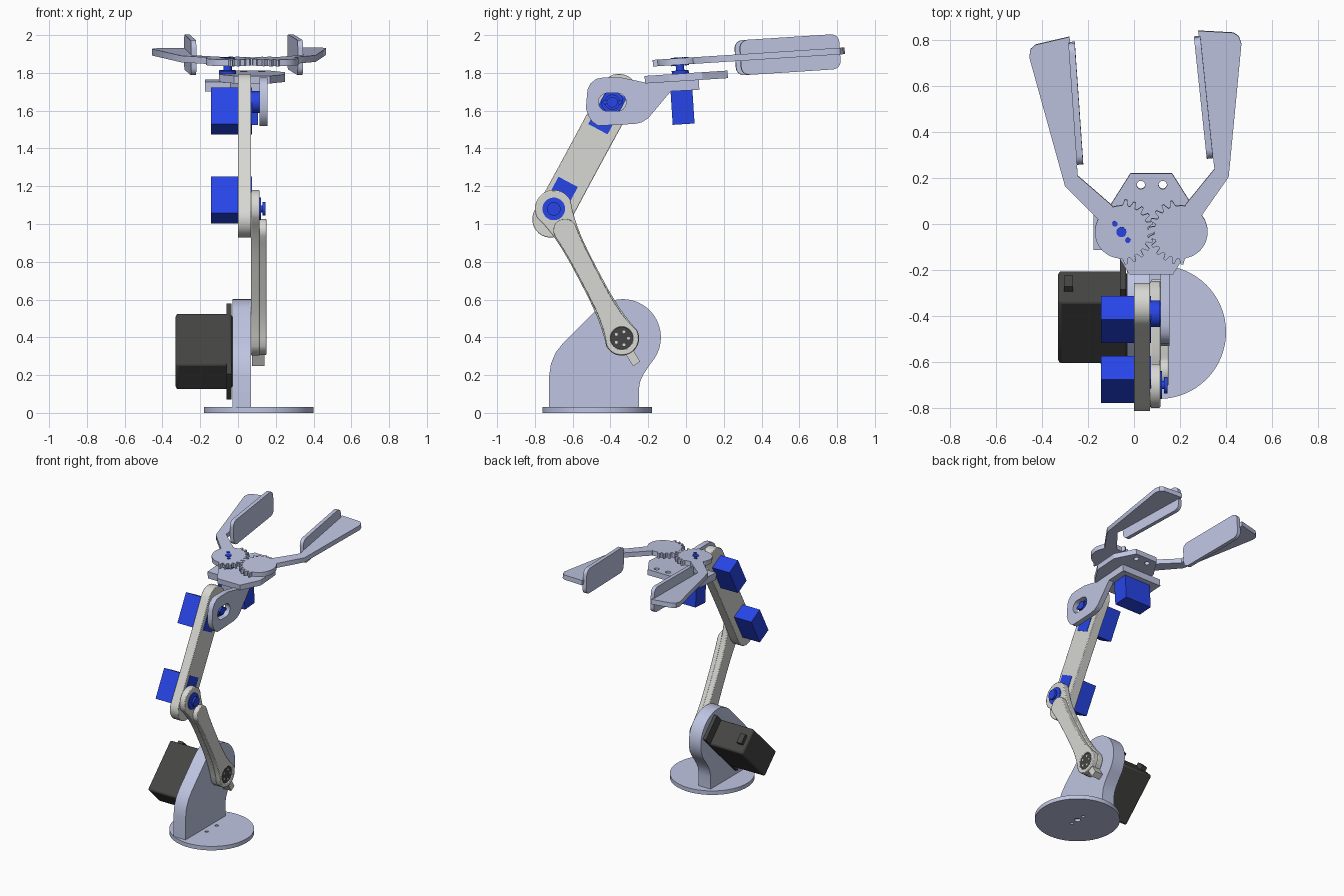
import bpy, bmesh, math
from mathutils import Matrix, Vector

if "Cube" in bpy.data.objects:
    bpy.data.objects.remove(bpy.data.objects["Cube"])


def material(name, rgb):
    m = bpy.data.materials.new(name)
    m.use_nodes = True
    m.diffuse_color = (*rgb, 1)
    bsdf = m.node_tree.nodes["Principled BSDF"]
    bsdf.inputs["Base Color"].default_value = (*rgb, 1)
    bsdf.inputs["Roughness"].default_value = 0.6
    return m


STEEL = material("pale blue grey", (0.52, 0.56, 0.76))
LIGHT = material("light warm grey", (0.68, 0.68, 0.65))
BLUE = material("servo blue", (0.02, 0.06, 0.80))
BLACK = material("servo black", (0.06, 0.06, 0.058))


def prism(name, pts, lo, hi, mat, axis="x", matrix=None):
    """Extrude a 2D outline along x (outline in y,z) or z (outline in x,y)."""
    place = (lambda p, h: (h, *p)) if axis == "x" else (lambda p, h: (*p, h))
    bm = bmesh.new()
    face = bm.faces.new([bm.verts.new(place(p, lo)) for p in pts])
    ext = bmesh.ops.extrude_face_region(bm, geom=[face])["geom"]
    step = Vector(place((0, 0), hi - lo))
    bmesh.ops.translate(bm, vec=step, verts=[g for g in ext if isinstance(g, bmesh.types.BMVert)])
    if matrix:
        bm.transform(matrix)
    bmesh.ops.recalc_face_normals(bm, faces=bm.faces)
    me = bpy.data.meshes.new(name)
    bm.to_mesh(me)
    bm.free()
    me.shade_smooth()
    me.set_sharp_from_angle(angle=math.radians(30))
    me.materials.append(mat)
    ob = bpy.data.objects.new(name, me)
    bpy.context.collection.objects.link(ob)
    return ob


def arc(c, r, a0, a1, n=16):
    return [(c[0] + r * math.cos(math.radians(a0 + (a1 - a0) * i / n)),
             c[1] + r * math.sin(math.radians(a0 + (a1 - a0) * i / n))) for i in range(n + 1)]


def circle(c, r, n=32):
    return arc(c, r, 0, 360, n)[:-1]


def rect(c, ang, length, height):
    """Rectangle whose long side points along ang (degrees)."""
    u = Vector((math.cos(math.radians(ang)), math.sin(math.radians(ang))))
    v = Vector((-u.y, u.x))
    return [tuple(Vector(c) + u * (a * length / 2) + v * (b * height / 2))
            for a, b in ((-1, -1), (1, -1), (1, 1), (-1, 1))]


def link(c1, r1, c2, r2, waist):
    """Two round ends joined by sides that narrow to the waist."""
    a, b = Vector(c1), Vector(c2)
    d = (b - a).normalized()
    nrm = Vector((-d.y, d.x))
    ang = math.degrees(math.atan2(d.y, d.x))

    def side(s, ts):
        out = []
        for t in ts:
            w = waist + ((r1 if t < 0.5 else r2) - waist) * abs(2 * t - 1) ** 3
            out.append(tuple(a.lerp(b, t) + nrm * (s * w)))
        return out
    ts = [i / 16 for i in range(1, 16)]
    return (arc(c1, r1, ang + 90, ang + 270) + side(-1, ts)
            + arc(c2, r2, ang - 90, ang + 90) + side(1, ts[::-1]))


def cut(ob, *cutters):
    """Subtract cutters from ob and discard them."""
    for c in cutters:
        mod = ob.modifiers.new("hole", "BOOLEAN")
        mod.operation, mod.object, mod.solver = "DIFFERENCE", c, "EXACT"
    dg = bpy.context.evaluated_depsgraph_get()
    me = bpy.data.meshes.new_from_object(ob.evaluated_get(dg))
    ob.modifiers.clear()
    ob.data = me
    me.set_sharp_from_angle(angle=math.radians(30))
    for c in cutters:
        bpy.data.objects.remove(c)


def bevel(ob, width):
    mod = ob.modifiers.new("soft edges", "BEVEL")
    mod.width, mod.segments, mod.limit_method = width, 2, "ANGLE"


# Joint positions in (y, z)
SHOULDER, ELBOW, WRIST = (-0.34, 0.395), (-0.70, 1.08), (-0.39, 1.645)
ARM_ANGLE = 62

# Base disc and upright stand
base = prism("base_disc", circle((0.11, -0.47), 0.29, 64), 0, 0.03, STEEL, "z")
cut(base, *[prism("hole", circle((0.11, -0.47 + o), r, 16), -0.1, top, STEEL, "z")
            for o, r, top in ((-0.06, 0.012, 0.1), (0, 0.022, 0.02), (0.06, 0.012, 0.1))])
stand = [(-0.25, 0.03), (-0.25, 0.12), (-0.243, 0.165), (-0.225, 0.205), (-0.195, 0.25)]
stand += arc((-0.335, 0.40), 0.202, -38, 135, 32)
stand += [(-0.65, 0.37), (-0.69, 0.32), (-0.715, 0.26), (-0.725, 0.19), (-0.725, 0.03)]
prism("stand", stand, -0.03, 0.07, STEEL)

# Large shoulder servo
mid = (-0.405, 0.325)
bevel(prism("shoulder_servo_body", rect(mid, 45, 0.385, 0.195), -0.33, -0.03, BLACK), 0.014)
prism("shoulder_servo_flange", rect(mid, 45, 0.53, 0.19), -0.06, -0.035, BLACK)
prism("shoulder_servo_cable_boss", rect((-0.262, 0.468), 45, 0.04, 0.07), -0.305, -0.265, BLACK)
prism("shoulder_servo_plug", rect((-0.246, 0.484), 45, 0.03, 0.05), -0.06, -0.04, BLACK)

# Lower arm: thin plate with a thicker body below the elbow
lower = prism("lower_arm_plate", link(ELBOW, 0.1, SHOULDER, 0.092, 0.056), 0.07, 0.115, LIGHT)
bevel(lower, 0.006)
body = prism("lower_arm_body", link((-0.640, 0.965), 0.062, SHOULDER, 0.09, 0.05), 0.11, 0.15, LIGHT)
cut(body, prism("hole", circle(SHOULDER, 0.06), 0.135, 0.3, LIGHT))
bevel(body, 0.005)
prism("lower_arm_tab", rect((-0.285, 0.298), -58, 0.09, 0.045), 0.075, 0.14, LIGHT)
prism("shoulder_horn", circle(SHOULDER, 0.059), 0.06, 0.144, BLACK)
for i, p in enumerate(circle(SHOULDER, 0.036, 5)):
    prism(f"shoulder_horn_hole_{i}", circle(p, 0.008, 12), 0.143, 0.146, LIGHT)

# Upper arm
bevel(prism("upper_arm", link((-0.717, 1.025), 0.097, (-0.355, 1.695), 0.1, 0.095),
            0.0, 0.07, LIGHT), 0.004)

# Two small servos set through the upper arm, with their output horns
for name, joint, hub in (("elbow", ELBOW, 0.06), ("wrist", WRIST, 0.04)):
    a = math.radians(ARM_ANGLE)
    c = (joint[0] - 0.053 * math.cos(a), joint[1] - 0.053 * math.sin(a))
    if name == "elbow":
        c = (joint[0] + 0.053 * math.cos(a), joint[1] + 0.053 * math.sin(a))
    prism(name + "_servo_body", rect(c, ARM_ANGLE, 0.218, 0.116), -0.143, 0.073, BLUE)
    prism(name + "_servo_gear_case", circle(joint, 0.058), 0.07, 0.113, BLUE)
    prism(name + "_servo_hub", circle(joint, hub), 0.11, 0.121, BLUE)
    prism(name + "_servo_shaft", circle(joint, 0.018), 0.12, 0.135, BLUE)
    prism(name + "_servo_horn", circle(joint, 0.036 if name == "elbow" else 0.028), 0.13, 0.145, BLUE)
for s in (-1, 1):
    prism(f"wrist_servo_horn_arm_{s}", circle((WRIST[0] + s * 0.04, WRIST[1]), 0.012, 12), 0.11, 0.14, BLUE)

# Wrist bracket side plate with an oblong window
side = [(-0.53, 1.61), (-0.515, 1.57), (-0.495, 1.54), (-0.465, 1.52), (-0.27, 1.53), (-0.235, 1.538),
        (-0.20, 1.56), (-0.08, 1.703), (0.065, 1.71), (0.065, 1.765), (-0.22, 1.75),
        (-0.34, 1.775), (-0.44, 1.775), (-0.475, 1.768), (-0.505, 1.745), (-0.522, 1.71)]
plate = prism("wrist_bracket_side", side, 0.115, 0.155, STEEL)
cut(plate, prism("hole", link((-0.415, 1.645), 0.048, (-0.365, 1.645), 0.048, 0.048), 0, 0.3, STEEL))

# Gripper frame: tilted slightly upward toward the fingertips
TILT = (Matrix.Translation((0, 0, 1.8)) @ Matrix.Rotation(math.radians(3.7), 4, "X")
        @ Matrix.Translation((0, 0, -1.8)))
prism("wrist_bracket_top", [(-0.175, -0.115), (-0.04, -0.115), (0.0, -0.2), (0.155, -0.2),
                            (0.155, 0.065), (-0.175, 0.065)], 1.708, 1.76, STEEL, "z", TILT)
half = [(0.09, 0.22), (0.175, 0.085), (0.175, -0.09), (0.095, -0.22)]
outline = [(0.075 + x, y) for x, y in half] + [(0.075 - x, y) for x, y in half[::-1]]
palm = prism("gripper_plate", outline, 1.758, 1.798, STEEL, "z", TILT)
cut(palm, *[prism("hole", circle((x, 0.17), 0.018, 20), 1.6, 2, STEEL, "z", TILT) for x in (0.03, 0.125)])

# Gripper servo below the plate
prism("gripper_servo_body", rect((-0.002, -0.03), 0, 0.218, 0.116), 1.53, 1.74, BLUE, "z", TILT)
prism("gripper_servo_gear_case", circle((-0.055, -0.03), 0.045), 1.73, 1.815, BLUE, "z", TILT)
prism("gripper_servo_shaft", circle((-0.055, -0.03), 0.022, 20), 1.8, 1.884, BLUE, "z", TILT)
for i, (dx, dy) in enumerate(((-0.028, 0.036), (0.028, -0.036))):
    prism(f"gripper_servo_screw_{i}", circle((-0.055 + dx, -0.03 + dy), 0.012, 12),
          1.84, 1.884, BLUE, "z", TILT)

# Gear sector: teeth on the inner side, plain round on the outer side
gear = []
TEETH = 22
for k in range(-5, 6):
    a = 360 / TEETH * k
    for da, r in ((-5.8, 0.117), (-2.2, 0.142), (2.2, 0.142), (5.8, 0.117)):
        gear += arc((0, 0), r, a + da, a + da, 1)[:1]
gear += arc((0, 0), 0.115, 92, 268, 32)

finger = [(-0.02, 0.02), (-0.10, 0.055), (-0.245, 0.20), (-0.40, 0.76), (-0.395, 0.795), (-0.375, 0.815),
          (-0.225, 0.85), (-0.19, 0.245), (-0.04, 0.115)]
pad = []
for sy, sz, a in ((1, 1, 0), (-1, 1, 90), (-1, -1, 180), (1, -1, 270)):
    pad += arc((sy * 0.222, sz * 0.05), 0.043, a, a + 90, 6)

# Right finger is driven by the servo; left finger is its mirror, swung inward
for name, cx, sx, swing in (("right", -0.055, 1, 0), ("left", 0.205, -1, 10)):
    M = (TILT @ Matrix.Translation((cx, -0.03, 0)) @ Matrix.Rotation(math.radians(swing), 4, "Z")
         @ Matrix.Diagonal((sx, 1, 1, 1)))
    g = prism(name + "_finger_gear", gear, 1.845, 1.88, STEEL, "z", M)
    if name == "left":
        cut(g, prism("hole", circle((0, 0), 0.018, 20), 1.7, 2, STEEL, "z", M))
    prism(name + "_finger", finger, 1.845, 1.88, STEEL, "z", M)
    P = M @ Matrix.Translation((-0.198, 0.56, 1.861)) @ Matrix.Rotation(math.radians(4), 4, "Z")
    prism(name + "_finger_pad", pad, -0.014, 0.014, STEEL, "x", P)
